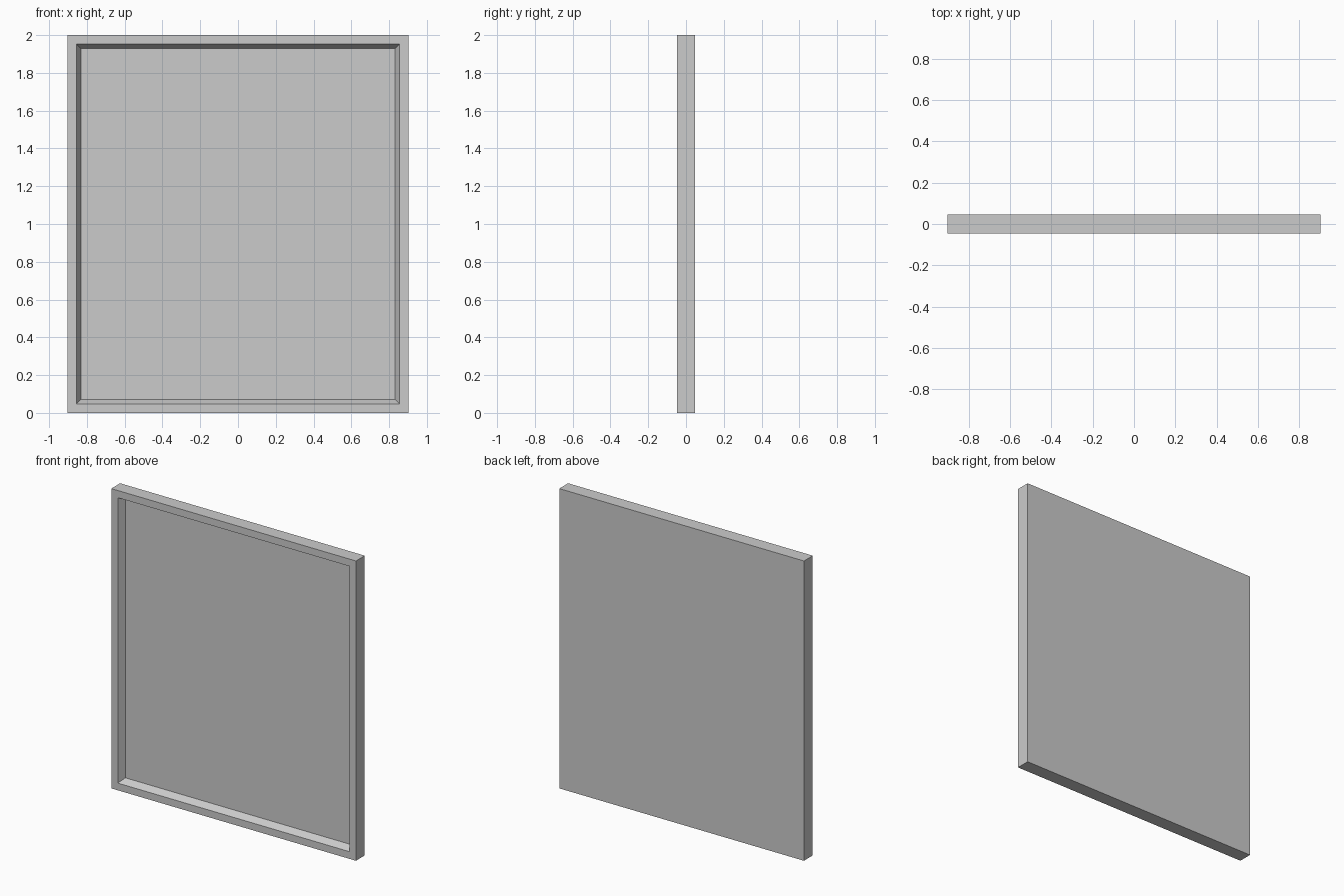
import bpy, bmesh
from mathutils import Matrix

if "Cube" in bpy.data.objects:
    bpy.data.objects.remove(bpy.data.objects["Cube"])

WIDTH, THICK, HEIGHT = 1.806, 0.093, 2.0
RIM, BEVEL, DEPTH = 0.048, 0.024, 0.046

bm = bmesh.new()

# Solid slab standing on the ground
bmesh.ops.create_cube(bm, size=1, matrix=Matrix.Translation((0, 0, HEIGHT / 2))
                      @ Matrix.Diagonal((WIDTH, THICK, HEIGHT, 1)))
bm.normal_update()
front = min(bm.faces, key=lambda f: f.calc_center_median().y)

# Flat rim, then a sloped edge leading down to the recessed panel
bmesh.ops.inset_region(bm, faces=[front], thickness=RIM, use_even_offset=True)
bmesh.ops.inset_region(bm, faces=[front], thickness=BEVEL, use_even_offset=True)
bmesh.ops.translate(bm, verts=front.verts[:], vec=(0, DEPTH, 0))
bm.normal_update()

mesh = bpy.data.meshes.new("framed_panel")
bm.to_mesh(mesh)
bm.free()
bpy.context.collection.objects.link(bpy.data.objects.new("framed_panel", mesh))
